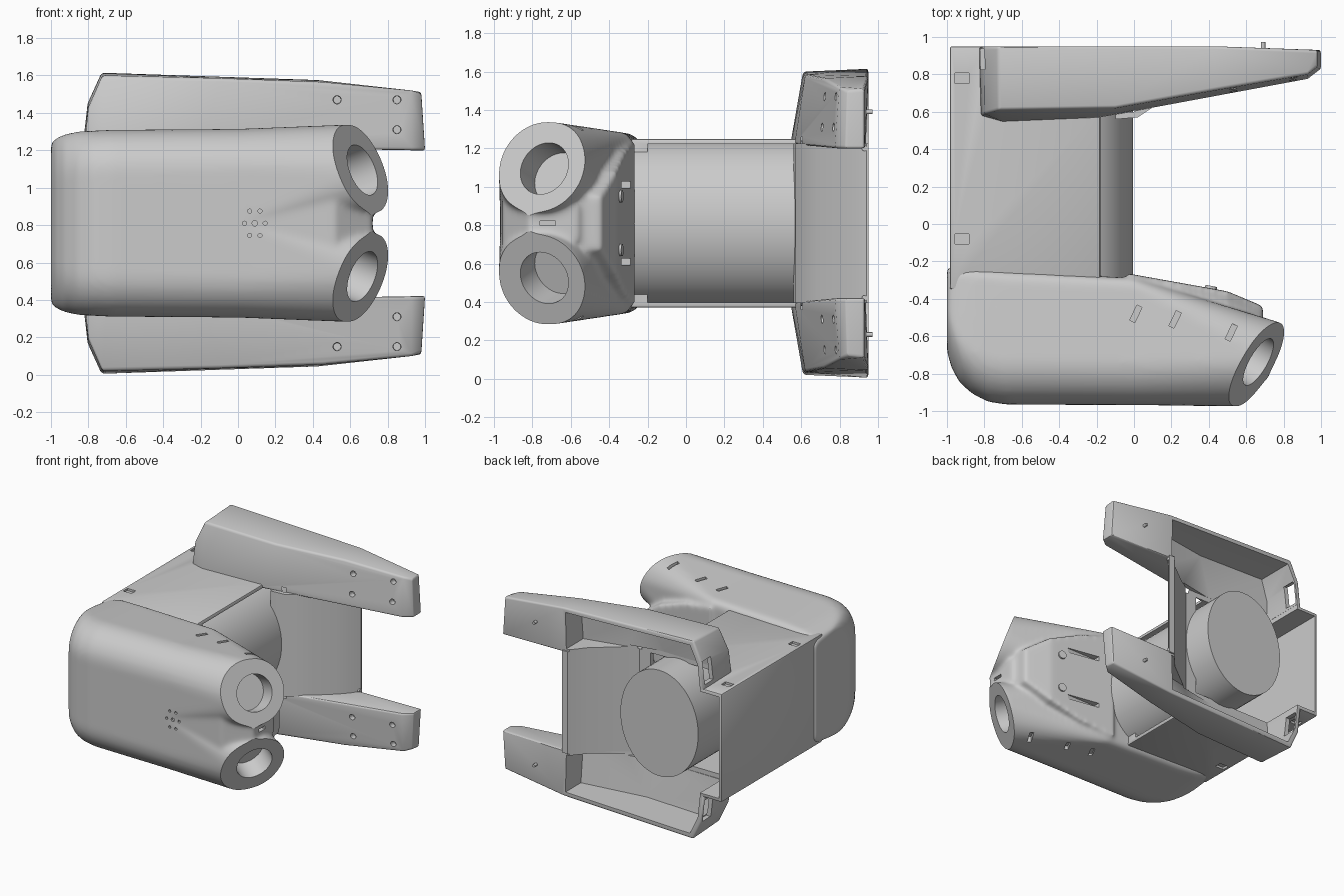
import bpy, bmesh, math
from mathutils import Vector

if "Cube" in bpy.data.objects:
    bpy.data.objects.remove(bpy.data.objects["Cube"])

MID = 0.81  # everything is built symmetric about z = 0, then lifted


def hulls(name, *groups):
    """One object made of a convex hull per point group."""
    me = bpy.data.meshes.new(name)
    for g in groups:
        bm = bmesh.new()
        vs = [bm.verts.new(p) for p in g]
        bmesh.ops.remove_doubles(bm, verts=vs, dist=1e-5)
        r = bmesh.ops.convex_hull(bm, input=bm.verts[:])
        junk = {e for e in r["geom_interior"] + r["geom_unused"]
                if isinstance(e, bmesh.types.BMVert)}
        bmesh.ops.delete(bm, geom=list(junk), context='VERTS')
        bmesh.ops.dissolve_limit(bm, angle_limit=0.01, verts=bm.verts[:], edges=bm.edges[:])
        bmesh.ops.recalc_face_normals(bm, faces=bm.faces[:])
        bm.from_mesh(me)
        bm.to_mesh(me)
        bm.free()
    ob = bpy.data.objects.new(name, me)
    bpy.context.collection.objects.link(ob)
    return ob


def mod(ob, kind, **kw):
    m = ob.modifiers.new(kind.title(), kind)
    for k, v in kw.items():
        setattr(m, k, v)


def bake(ob):
    dg = bpy.context.evaluated_depsgraph_get()
    me = bpy.data.meshes.new_from_object(ob.evaluated_get(dg))
    ob.modifiers.clear()
    ob.data = me


def cut(ob, *groups):
    c = hulls("cutter", *groups)
    mod(ob, 'BOOLEAN', operation='DIFFERENCE', solver='EXACT', object=c)
    bake(ob)
    bpy.data.objects.remove(c)


def circle(c, n, r, seg=40, off=0.0):
    n = Vector(n).normalized()
    q = n.to_track_quat('Z', 'Y')
    return [Vector(c) + n * off + q @ Vector((r * math.cos(a), r * math.sin(a), 0))
            for a in (2 * math.pi * i / seg for i in range(seg))]


def rod(c, n, r, a, b, seg=40):
    return circle(c, n, r, seg, a) + circle(c, n, r, seg, b)


def box(c, s, ang=0.0):
    ca, sa = math.cos(ang), math.sin(ang)
    return [(c[0] + ca * x - sa * y, c[1] + sa * x + ca * y, c[2] + z)
            for x in (-s[0] / 2, s[0] / 2) for y in (-s[1] / 2, s[1] / 2)
            for z in (-s[2] / 2, s[2] / 2)]


def prism(xy, hz):
    return [(x, y, z) for x, y in xy for z in (-hz, hz)]


def flip(pts):
    return [(p[0], p[1], -p[2]) for p in pts]


def both(*groups):
    return [f(g) for g in groups for f in (list, flip)]


def section(x, yf, yb, hz, rf=0.23, rb=0.05):
    """Rounded cross-section in the yz plane, big radius in front."""
    pts = [(x, yf, 0), (x, yb, 0)]
    for i in range(9):
        a = math.pi / 2 * i / 8
        c, s = math.cos(a), math.sin(a)
        for k in (1, -1):
            pts.append((x, yf + rf - rf * c, k * (hz - rf + rf * s)))
            pts.append((x, yb - rb + rb * c, k * (hz - 0.03 - rb + rb * s)))
    return pts


def finish(ob, angle=30):
    bake(ob)
    ob.data.shade_smooth()
    ob.data.set_sharp_from_angle(angle=math.radians(angle))
    ob.location.z = MID


# Head: rounded housing that splits into two angled nozzles
C, N = Vector((0.665, -0.738, 0.285)), Vector((0.82, -0.47, 0.33))
body = []
for x, yf, yb, hz in ((-1, -0.68, -0.23, 0.43), (-0.975, -0.77, -0.23, 0.455),
                      (-0.93, -0.85, -0.235, 0.475), (-0.86, -0.91, -0.24, 0.49),
                      (-0.78, -0.95, -0.25, 0.495), (-0.68, -0.965, -0.26, 0.5),
                      (0, -0.968, -0.29, 0.505)):
    body += section(x, yf, yb, hz)
root = section(0, -0.968, -0.29, 0.505)
upper = [p for p in root if p[2] >= 0] + rod(C, N, 0.242, 0, 0.05)
web = root + [(x, y, k * z) for x, yf, yb, z in ((0.52, -0.955, -0.45, 0.2), (0.6, -0.9, -0.5, 0.13),
              (0.72, -0.82, -0.56, 0.09)) for y in (yf, yb) for k in (1, -1)]
pad = [(x, y, k * z) for x, yb, z in ((-0.03, -0.265, 0.43), (0.25, -0.315, 0.37),
       (0.5, -0.36, 0.27), (0.69, -0.44, 0.14)) for y in (yb, -0.7) for k in (1, -1)]
head = hulls("head_housing", body, upper, flip(upper), web, pad)
mod(head, 'REMESH', mode='VOXEL', voxel_size=0.014)
mod(head, 'SMOOTH', factor=0.5, iterations=16)
bake(head)
cut(head, *both(rod(C, N, 0.31, 0, 0.3)))                       # nozzle faces
slots = [box((x, y, 0.53), (0.03, 0.09, 0.12), -0.45)
         for x, y in ((0.01, -0.48), (0.22, -0.51), (0.52, -0.58))]
grille = [rod((0.09 + 0.055 * math.cos(a), -0.95, 0.075 * math.sin(a)), (0, -1, 0), 0.011, 0, 0.1, 12)
          for a in (math.pi / 3 * i for i in range(6))]
grooves = box((0.23, -0.26, 0.2), (0.26, 0.16, 0.035))
cut(head, *both(rod(C, N, 0.142, -0.16, 0.1), grooves, *slots), *grille,
    rod((0.09, -0.95, 0), (0, -1, 0), 0.015, 0, 0.1, 12),
    box((0.74, -0.72, 0), (0.12, 0.08, 0.025)))
finish(head)

# Small bosses on the rear of the head
finish(hulls("rear_bosses", *both(rod((0.4, -0.4, 0.14), (0.2, 1, 0), 0.032, 0, 0.07, 20))))

# Core cut-out shared by column, flanges and base panel
core = prism([(-0.79, 0.6), (0, 0.6), (0.3, 0.83), (0.41, 0.96), (0.41, 1.1), (-0.79, 1.1)], 0.45)

# Column shell, open at the back
column = hulls("column_shell", prism([(-0.985, -0.35), (-0.18, -0.35), (-0.18, 0.95), (-0.985, 0.95)], 0.44))
mod(column, 'BEVEL', width=0.012, segments=2)
bake(column)
cut(column, prism([(-0.96, -0.2), (-0.15, -0.2), (-0.15, 1.1), (-0.96, 1.1)], 0.412))
cut(column, core)
cut(column, *both(*[box((-0.92, y, 0.44), (0.075, 0.055, 0.035)) for y in (0.78, -0.08)]))
finish(column)

# Elliptical core tube running through the column
tube = hulls("core_tube", [(-0.355 + 0.35 * math.cos(a), y, 0.43 * math.sin(a))
                           for a in (math.pi * i / 32 for i in range(64)) for y in (-0.4, 0.85)])
finish(tube)

# Curved base panel joining the two flanges
panel = hulls("base_panel", prism([(-0.1, 0.56), (0.02, 0.57), (0.19, 0.685), (0.33, 0.8),
                                   (0.40, 0.87), (0.45, 0.94), (0.45, 0.95), (-0.1, 0.95)], 0.415))
cut(panel, core)
finish(panel)

# Mounting flange, hollow behind, mirrored top to bottom
flange = hulls("mounting_flanges", [
    (-0.82, 0.58, 0.42), (-0.7, 0.545, 0.42), (-0.2, 0.565, 0.41), (0.45, 0.69, 0.4),
    (0.93, 0.775, 0.39), (1, 0.83, 0.39), (-0.8, 0.59, 0.62), (-0.725, 0.61, 0.79),
    (-0.1, 0.62, 0.775), (0.45, 0.72, 0.755), (0.93, 0.80, 0.71), (0.98, 0.84, 0.69),
    (-0.83, 0.95, 0.42), (-0.805, 0.95, 0.64), (-0.73, 0.95, 0.805), (0.45, 0.95, 0.765),
    (0.98, 0.93, 0.7), (1, 0.93, 0.39)])
mod(flange, 'BEVEL', width=0.018, segments=3, angle_limit=math.radians(35))
bake(flange)
cut(flange, [(x, y, z) for x, yf, z in ((-0.79, 0.605, 0.44), (-0.77, 0.62, 0.62),
             (-0.7, 0.645, 0.765), (-0.2, 0.6, 0.44), (-0.1, 0.65, 0.745), (0.42, 0.72, 0.43),
             (0.42, 0.75, 0.73)) for y in (yf, 1.1)])
cut(flange, core)
cut(flange, box((-0.83, 0.88, 0.56), (0.14, 0.11, 0.18)))
cut(flange, *[circle((x, 0.6, z), (0, 1, 0), 0.028, 24) + circle((x, y, z), (0, 1, 0), 0.02, 24)
              for x, y, z in ((0.53, 0.765, 0.66), (0.53, 0.75, 0.5),
                              (0.85, 0.825, 0.66), (0.85, 0.81, 0.5))])
mod(flange, 'MIRROR', use_axis=(False, False, True), use_bisect_axis=(False, False, False))
finish(flange)

# Locating pegs on the back of the flanges
finish(hulls("locating_pegs", *both(rod((0.69, 0.91, 0.58), (0, 1, 0), 0.012, 0, 0.063, 16),
                                    rod((0.4, 0.93, 0.39), (1, 0, 0), 0.014, 0, 0.05, 16))))
